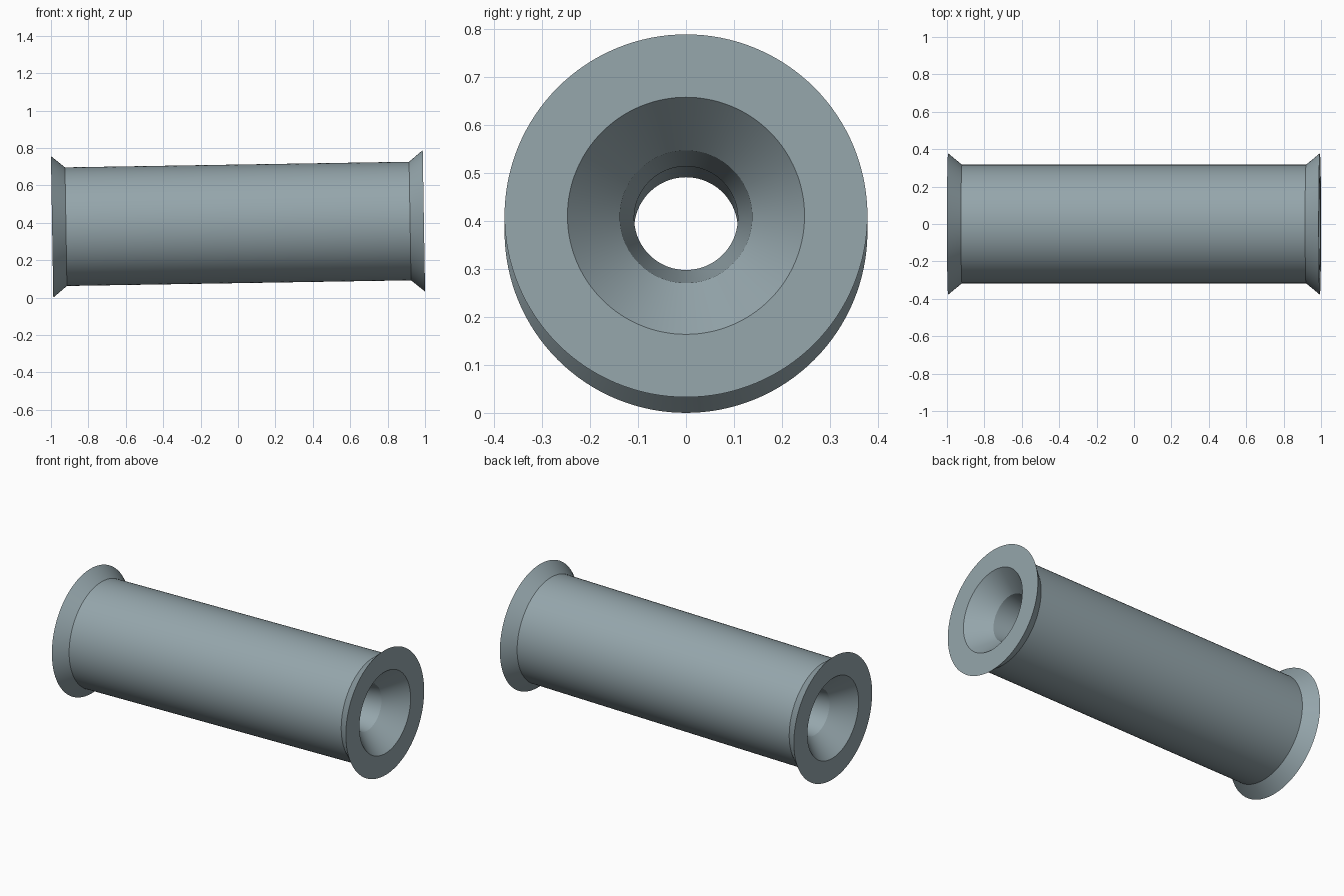
import bpy, bmesh, math
from mathutils import Matrix

if "Cube" in bpy.data.objects:
    bpy.data.objects.remove(bpy.data.objects["Cube"])

SEGMENTS = 128
HALF_LENGTH = 0.994
TILT = 0.0164
CENTRE_Z = 0.3943

metal = bpy.data.materials.new("blue grey metal")
metal.diffuse_color = (0.30, 0.38, 0.41, 1.0)
metal.use_nodes = True
metal.node_tree.nodes["Principled BSDF"].inputs["Base Color"].default_value = metal.diffuse_color

# Half profile as (distance along axis, radius): flared rim, end face, countersink, bore
half = [(0.92, 0.317), (HALF_LENGTH, 0.378), (HALF_LENGTH, 0.247),
        (HALF_LENGTH - 0.12, 0.138), (HALF_LENGTH - 0.30, 0.108)]
profile = half + [(-x, r) for x, r in reversed(half)]

# Revolve the closed profile around the x axis
bm = bmesh.new()
rings = []
for x, r in profile:
    rings.append([bm.verts.new((x, r * math.cos(a), r * math.sin(a)))
                  for a in (2 * math.pi * i / SEGMENTS for i in range(SEGMENTS))])
for k, ring in enumerate(rings):
    after = rings[(k + 1) % len(rings)]
    for i in range(SEGMENTS):
        j = (i + 1) % SEGMENTS
        bm.faces.new((ring[i], ring[j], after[j], after[i]))
bmesh.ops.recalc_face_normals(bm, faces=bm.faces)

# Slight tilt, right end raised
bm.transform(Matrix.Translation((0, 0, CENTRE_Z)) @ Matrix.Rotation(-TILT, 4, 'Y'))

mesh = bpy.data.meshes.new("flared_sleeve")
bm.to_mesh(mesh)
bm.free()
mesh.materials.append(metal)
sleeve = bpy.data.objects.new("flared_sleeve", mesh)
bpy.context.collection.objects.link(sleeve)

# Smooth walls with crisp rims
bpy.context.view_layer.objects.active = sleeve
sleeve.select_set(True)
bpy.ops.object.shade_smooth_by_angle(angle=math.radians(8))
